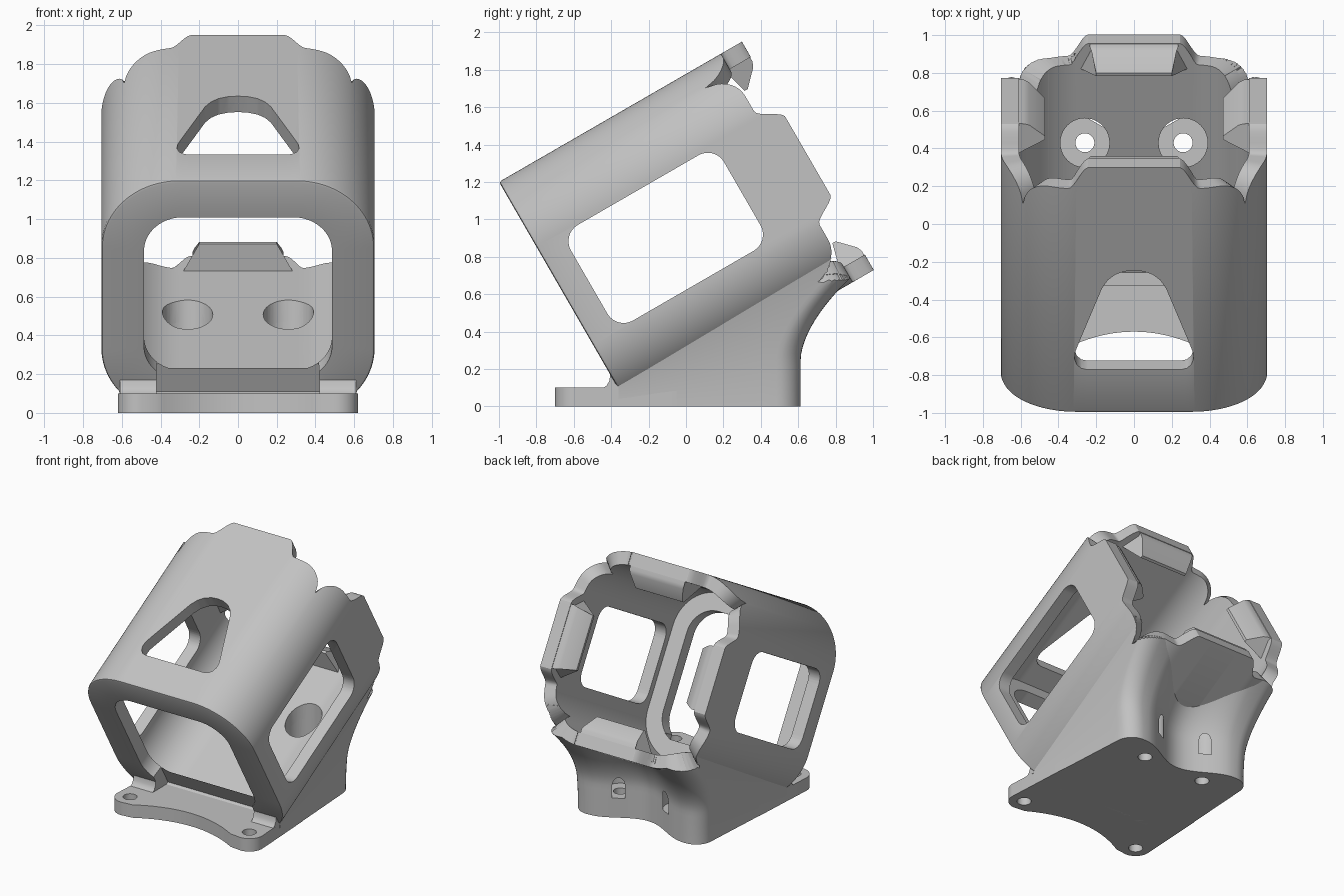
import bpy, bmesh, math
from mathutils import Matrix

if "Cube" in bpy.data.objects:
    bpy.data.objects.remove(bpy.data.objects["Cube"])

grey = bpy.data.materials.new("plain grey")
grey.use_nodes = True
grey.diffuse_color = (0.54, 0.54, 0.54, 1)
grey.node_tree.nodes["Principled BSDF"].inputs["Base Color"].default_value = (0.54, 0.54, 0.54, 1)

# Frame of the tilted sleeve: x across, y along its axis, z away from its floor
TILT = Matrix.Translation((0, -0.6475, 0.5895)) @ Matrix.Rotation(math.radians(30), 4, "X")
HALF, INNER, MOUTH, LIP = 0.705, 0.61, 0.485, 0.1


def skin(name, rings, loop=False, matrix=Matrix()):
    """Join rings of equal length; cap the ends or close back on the first ring."""
    bm = bmesh.new()
    rows = [[bm.verts.new(p) for p in ring] for ring in rings]
    n = len(rows[0])
    for j in range(len(rows) if loop else len(rows) - 1):
        a, b = rows[j], rows[(j + 1) % len(rows)]
        for i in range(n):
            k = (i + 1) % n
            bm.faces.new((a[i], a[k], b[k], b[i]))
    if not loop:
        bm.faces.new(rows[0])
        bm.faces.new(rows[-1])
    bmesh.ops.recalc_face_normals(bm, faces=bm.faces)
    mesh = bpy.data.meshes.new(name)
    bm.to_mesh(mesh)
    bm.free()
    mesh.materials.append(grey)
    mesh.transform(matrix)
    obj = bpy.data.objects.new(name, mesh)
    bpy.context.collection.objects.link(obj)
    return obj


def activate(obj):
    bpy.ops.object.select_all(action="DESELECT")
    obj.select_set(True)
    bpy.context.view_layer.objects.active = obj


def cut(obj, cutters):
    activate(obj)
    for c in cutters:
        mod = obj.modifiers.new("cut", "BOOLEAN")
        mod.operation, mod.solver, mod.object = "DIFFERENCE", "EXACT", c
        bpy.ops.object.modifier_apply(modifier=mod.name)


def square(half, radius, depth, steps=80):
    """Rounded square around the sleeve axis; depth may vary along the rim."""
    pts = []
    flat = half - radius
    for k in range(4):
        turn = Matrix.Rotation(math.radians(90 * k), 4, "Y")
        for i in range(steps):
            t = -2 + 4 * i / steps
            phi = max(0, abs(t) - 1) * math.pi / 4
            x = math.copysign(flat * min(1, abs(t)) + radius * math.sin(phi), t)
            rim = 0.305 * min(1, abs(t)) + 0.4 * phi
            y = depth(rim) if callable(depth) else depth
            pts.append((turn @ Matrix.Translation((x, y, flat + radius * math.cos(phi)))).to_translation())
    return pts


def back_edge(s):
    """Wavy rear rim: tab, shoulder, then a notch at each corner."""
    if s < 0.24:
        return 1.5
    if s < 0.35:
        q = (s - 0.24) / 0.11
        return 1.5 - 0.13 * q * q * (3 - 2 * q)
    q = min(1, max(0, (s - 0.44) / 0.18))
    return 1.37 - 0.18 * (1 - math.sqrt(1 - q * q))


def disc(x, y, z, r, n=40):
    return [(x + r * math.cos(math.tau * i / n), y + r * math.sin(math.tau * i / n), z) for i in range(n)]


def block(name, x, y0, y1, z0, z1, matrix=Matrix()):
    return skin(name, [[(-x, y, z0), (x, y, z0), (x, y, z1), (-x, y, z1)] for y in (y0, y1)], matrix=matrix)


# Sleeve with softened front edge, inner lip and wavy rear rim
shell = skin("sleeve", [
    square(0.69, 0.385, 0), square(0.7, 0.395, 0.004), square(HALF, 0.4, 0.015),
    square(HALF, 0.4, back_edge), square(INNER, 0.305, back_edge),
    square(INNER, 0.305, LIP), square(MOUTH, 0.2, LIP), square(MOUTH, 0.2, 0)],
    loop=True, matrix=TILT)

# Side window cutter
frame = []
for k, (sy, sz) in enumerate([(1, 1), (-1, 1), (-1, -1), (1, -1)]):
    for i in range(9):
        a = math.radians(90 * k + 90 * i / 8)
        frame.append((0.6225 + sy * 0.3725 + 0.1 * math.cos(a), sz * 0.195 + 0.1 * math.sin(a)))
side_window = skin("side_window_cutter", [[(x, y, z) for y, z in frame] for x in (-1, 1)], matrix=TILT)

# Top window cutter: rounded triangle with an arched tip
half = [(0.25, 0.265), (0.28, 0.273), (0.303, 0.295), (0.315, 0.33), (0.312, 0.37), (0.295, 0.42),
        (0.17, 0.76), (0.14, 0.81), (0.1, 0.845), (0.05, 0.865)]
outline = half + [(0, 0.87)] + [(-x, y) for x, y in reversed(half)]
top_window = skin("top_window_cutter", [[(x, y, z) for x, y in outline] for z in (0.4, 1)], matrix=TILT)

# Other cutters: cavity, gap in the lip, trims, ground and screw holes
cavity = skin("cavity_cutter", [square(INNER, 0.305, LIP), square(INNER, 0.305, 2)], matrix=TILT)
lip_gap = block("lip_gap_cutter", 0.42, -0.1, LIP, -INNER, -0.3, TILT)
upper_trim = block("upper_trim_cutter", 2, -1, 3, -0.47, 2, TILT)
rim_trim = skin("rim_trim_cutter", [
    square(0.4, 0.095, back_edge), square(1.2, 0.895, back_edge),
    square(1.2, 0.895, 3), square(0.4, 0.095, 3)], loop=True, matrix=TILT)
ground = block("ground_cutter", 2, -2, 2, -1, 0)
screws, sinks, ear_holes = [], [], []
for side in (-1, 1):
    screws.append(skin("screw_cutter", [disc(side * 0.26, 0.43, z, 0.05) for z in (-0.1, 0.9)]))
    sinks.append(skin("sink_cutter", [disc(side * 0.26, 0.43, z, 0.13) for z in (0.15, 1)]))
    ear_holes.append(skin("ear_cutter", [disc(side * 0.51, -0.59, z, 0.05) for z in (-0.1, 0.2)]))


# Pedestal: narrows to the rear, flares up into the sleeve, scooped between two columns
def half_width(y, z):
    base = 0.62 - 0.06 * (y + 0.59)
    q = min(1, z / (0.237 + 0.577 * (y + 0.6475)))
    return base + (0.7 - base) * q * q


def pedestal_ring(z):
    rear = 0.613 + 0.21 * (max(0, z - 0.25) / 0.38) ** 1.7
    r = 0.13
    w = half_width(rear - r, z) - r
    side = []
    for i in range(12):
        y = -0.36 + (rear - r + 0.36) * i / 12
        side.append((half_width(y, z), y, z))
    for i in range(9):
        a = math.radians(90 * i / 8)
        side.append((w + r * math.cos(a), rear - r + r * math.sin(a), z))
    for i in range(1, 12):
        x = 0.41 * (1 - i / 12)
        side.append((x, rear - 0.15 * math.cos(x / 0.41 * math.pi / 2) ** 2, z))
    return side + [(0, rear - 0.15, z)] + [(-x, y, z) for x, y, z in reversed(side)]


pedestal = skin("pedestal", [pedestal_ring(0.85 * i / 24) for i in range(25)])

# Base plate with two front ears and a concave front edge
edge = [(0.59, -0.05)]
for i in range(13):
    a = math.radians(-105 * i / 12)
    edge.append((0.51 + 0.11 * math.cos(a), -0.59 + 0.11 * math.sin(a)))
for i in range(12):
    x = 0.42 * (1 - i / 12)
    edge.append((x, -0.57 - 0.12 * (x / 0.42) ** 2))
edge += [(0, -0.57)] + [(-x, y) for x, y in reversed(edge)]
plate = skin("base_plate", [[(x, y, z) for x, y in edge] for z in (0, 0.1)])

# Fillets where the sleeve front meets the plate
fillet = [(-0.45, 0.095), (-0.425, 0.11), (-0.41, 0.135), (-0.405, 0.17), (-0.34, 0.095)]
fillets = [skin(name + "_fillet", [[(s * x, y, z) for y, z in fillet] for x in (0.42, 0.61)])
           for name, s in (("left", 1), ("right", -1))]

# Retaining hooks inside the four rear tabs: depth along axis, inset, half width
profile = [(1.34, 0.08, 0.29), (1.38, 0.235, 0.2), (1.4, 0.235, 0.2),
           (1.483, 0.15, 0.225), (1.496, 0.12, 0.235), (1.496, 0.05, 0.23)]
hooks = []
for k, place in enumerate(("top", "left", "bottom", "right")):
    turn = TILT @ Matrix.Rotation(math.radians(90 * k), 4, "Y")
    hooks.append(skin(place + "_hook", [[(s * w, y, HALF - d) for y, d, w in profile] for s in (-1, 1)],
                      matrix=turn))

cut(shell, [side_window, top_window, lip_gap, ground] + sinks + screws)
cut(pedestal, [upper_trim, rim_trim, cavity, lip_gap] + sinks + screws)
cut(plate, ear_holes)

for c in [side_window, top_window, cavity, lip_gap, upper_trim, rim_trim, ground] + screws + sinks + ear_holes:
    bpy.data.objects.remove(c)
for obj in [shell, pedestal, plate] + fillets + hooks:
    activate(obj)
    bpy.ops.object.shade_smooth_by_angle(angle=math.radians(30))
